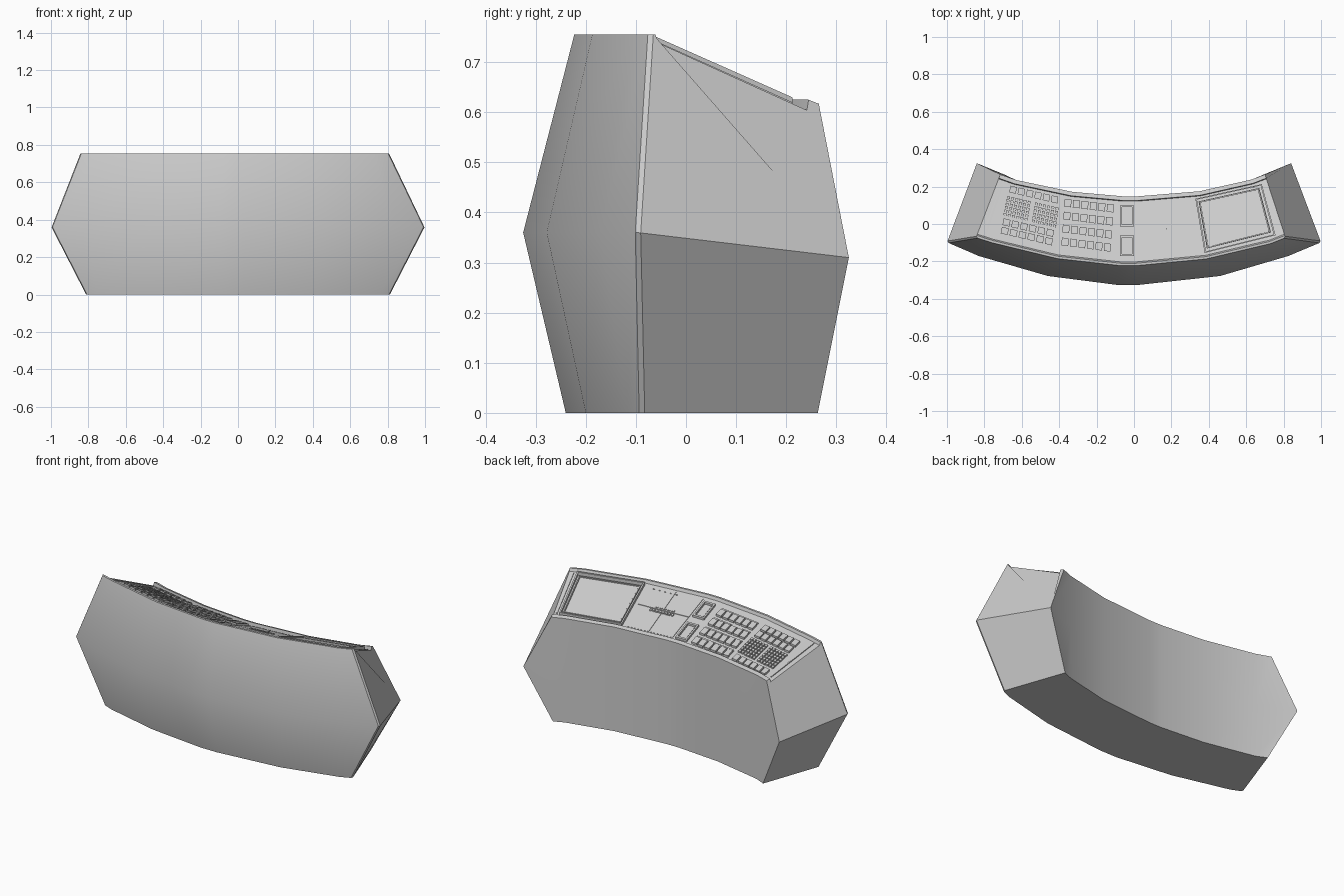
import bpy, bmesh
from mathutils import Vector
from mathutils.bvhtree import BVHTree

if "Cube" in bpy.data.objects:
    bpy.data.objects.remove(bpy.data.objects["Cube"])


def finish(bm, name, smooth=False):
    bmesh.ops.recalc_face_normals(bm, faces=bm.faces)
    me = bpy.data.meshes.new(name)
    bm.to_mesh(me)
    bm.free()
    ob = bpy.data.objects.new(name, me)
    bpy.context.collection.objects.link(ob)
    if smooth:
        bpy.ops.object.select_all(action='DESELECT')
        bpy.context.view_layer.objects.active = ob
        ob.select_set(True)
        bpy.ops.object.shade_smooth_by_angle(angle=0.6)
    return ob


# Curved console body: plan curves at several heights, lofted into a shell
front_mid = [(-1, -.098), (-.83, -.171), (-.46, -.278), (-.095, -.325),
             (.03, -.325), (.46, -.278), (.825, -.171), (1, -.098)]
front_low = [(-.815, -.09), (-.75, -.118), (-.42, -.2), (-.08, -.24),
             (.03, -.24), (.42, -.2), (.75, -.118), (.815, -.09)]
front_top = [(-.845, -.073), (-.76, -.1), (-.41, -.185), (-.07, -.223),
             (.01, -.223), (.385, -.187), (.73, -.105), (.81, -.073)]
back = [(-.715, .265), (-.63, .235), (-.33, .172), (-.06, .148),
        (.02, .148), (.35, .175), (.63, .238), (.70, .265)]

bm = bmesh.new()
rings = []
for i, (fm, fl, ft, bk) in enumerate(zip(front_mid, front_low, front_top, back)):
    end = i in (0, 7)
    sx = -1 if i == 0 else 1
    bmid = (sx * .84, .325) if end else bk
    blow = (sx * .69, .263) if end else bk
    f, b = Vector(ft), Vector(bk)
    prof = [(*fl, 0), (*fm, .36), (*ft, .755),
            (*f.lerp(b, .035), .755), (*f.lerp(b, .055), .738),
            (*f.lerp(b, .93), .604), (*f.lerp(b, .94), .625),
            (*bk, .617), (*bmid, .31), (*blow, 0)]
    rings.append([bm.verts.new(p) for p in prof])
for r, s in zip(rings, rings[1:]):
    for k in range(10):
        n = (k + 1) % 10
        bm.faces.new((r[k], r[n], s[n], s[k]))
corner = []
for r in (rings[0], rings[-1]):
    bm.faces.new((r[0], r[1], r[8], r[9]))
    bm.faces.new(r[1:9])
    corner += [bm.edges.get((r[0], r[1])), bm.edges.get((r[1], r[2]))]
bmesh.ops.recalc_face_normals(bm, faces=bm.faces)
bm.normal_update()
tree = BVHTree.FromBMesh(bm)
bmesh.ops.bevel(bm, geom=corner, offset=.008, segments=1, affect='EDGES')
finish(bm, "console_body", True)


# Helpers: areas are plan quads (back-left, back-right, front-right, front-left)
def at(q, u, v):
    a, b, c, d = (Vector(p) for p in q)
    return a.lerp(b, u).lerp(d.lerp(c, u), v)


def block(bm, q, u0, u1, v0, v1, h):
    """Low block following the sloping panel."""
    pts = [at(q, u, v) for u, v in ((u0, v0), (u1, v0), (u1, v1), (u0, v1))]
    lo, hi = [], []
    for p in pts:
        z = tree.ray_cast(Vector((p.x, p.y, 2)), Vector((0, 0, -1)))[0].z
        lo.append(bm.verts.new((p.x, p.y, z - .004)))
        hi.append(bm.verts.new((p.x, p.y, z + h)))
    bm.faces.new(hi)
    bm.faces.new(lo[::-1])
    for k in range(4):
        n = (k + 1) % 4
        bm.faces.new((lo[k], lo[n], hi[n], hi[k]))


def grid(bm, q, u0, u1, v0, v1, cols, rows, h, fill=.78):
    du, dv = (u1 - u0) / cols, (v1 - v0) / rows
    for i in range(cols):
        for j in range(rows):
            u, v = u0 + i * du, v0 + j * dv
            block(bm, q, u, u + du * fill, v, v + dv * fill, h)


def frame(bm, q, u0, u1, v0, v1, wu, wv, h):
    block(bm, q, u0, u1, v0, v0 + wv, h)
    block(bm, q, u0, u1, v1 - wv, v1, h)
    block(bm, q, u0, u0 + wu, v0 + wv, v1 - wv, h)
    block(bm, q, u1 - wu, u1, v0 + wv, v1 - wv, h)


# Outer key bank: large keys around two fine keypads
q = [(-.66, .205), (-.395, .143), (-.43, -.127), (-.715, -.06)]
bm = bmesh.new()
grid(bm, q, 0, 1, 0, .17, 6, 1, .012)
grid(bm, q, 0, 1, .66, 1, 6, 2, .012)
finish(bm, "outer_large_keys")
bm = bmesh.new()
grid(bm, q, -.02, .47, .21, .62, 6, 6, .009, .7)
grid(bm, q, .53, 1.02, .21, .62, 6, 6, .009, .7)
finish(bm, "outer_keypads")

# Inner key bank: four rows of keys with a thin strip under each
q = [(-.37, .135), (-.098, .102), (-.118, -.172), (-.39, -.136)]
bm = bmesh.new()
for j in range(4):
    v = j * .255
    grid(bm, q, 0, 1, v, v + .19, 6, 1, .012, .8)
    block(bm, q, 0, .97, v + .172, v + .195, .006)
finish(bm, "inner_keys")

# Two framed displays on the centre line
q = [(-.075, .1), (0, .1), (0, -.17), (-.075, -.17)]
bm = bmesh.new()
for v0, v1 in ((0, .42), (.6, 1)):
    frame(bm, q, 0, 1, v0, v1, .13, .035, .012)
    block(bm, q, .2, .8, v0 + .055, v1 - .055, .006)
finish(bm, "centre_displays")

# Flat plates split by a cross-shaped gap, with small buttons
q = [(.018, .108), (.312, .132), (.352, -.165), (.018, -.19)]
bm = bmesh.new()
for u0, u1 in ((0, .495), (.505, 1)):
    for v0, v1 in ((0, .525), (.54, 1)):
        block(bm, q, u0, u1, v0, v1, .003)
finish(bm, "flat_plates")
bm = bmesh.new()
grid(bm, q, .27, .76, .46, .52, 8, 1, .010, .65)
grid(bm, q, .30, .70, .555, .59, 5, 1, .008, .6)
grid(bm, q, .45, .98, .92, .945, 5, 1, .007, .25)
grid(bm, q, .02, .98, .015, .03, 14, 1, .006, .4)
finish(bm, "plate_buttons")

# Large screen with raised bezel and a row of buttons along its back edge
q = [(.328, .135), (.683, .213), (.757, -.06), (.378, -.155)]
bm = bmesh.new()
frame(bm, q, 0, 1, 0, 1, .022, .022, .018)
frame(bm, q, .04, .95, .06, .93, .014, .014, .013)
finish(bm, "screen_bezel")
bm = bmesh.new()
block(bm, q, .06, .93, .08, .91, .009)
finish(bm, "screen_glass")
bm = bmesh.new()
grid(bm, q, .08, .92, .03, .05, 14, 1, .008, .5)
finish(bm, "screen_buttons")

# Thin seams closing the panel at both ends
bm = bmesh.new()
for q in ([(-.705, .215), (-.697, .213), (-.792, -.064), (-.80, -.061)],
          [(.697, .215), (.703, .216), (.784, -.058), (.776, -.06)]):
    block(bm, q, 0, 1, .02, 1, .005)
finish(bm, "end_seams")
